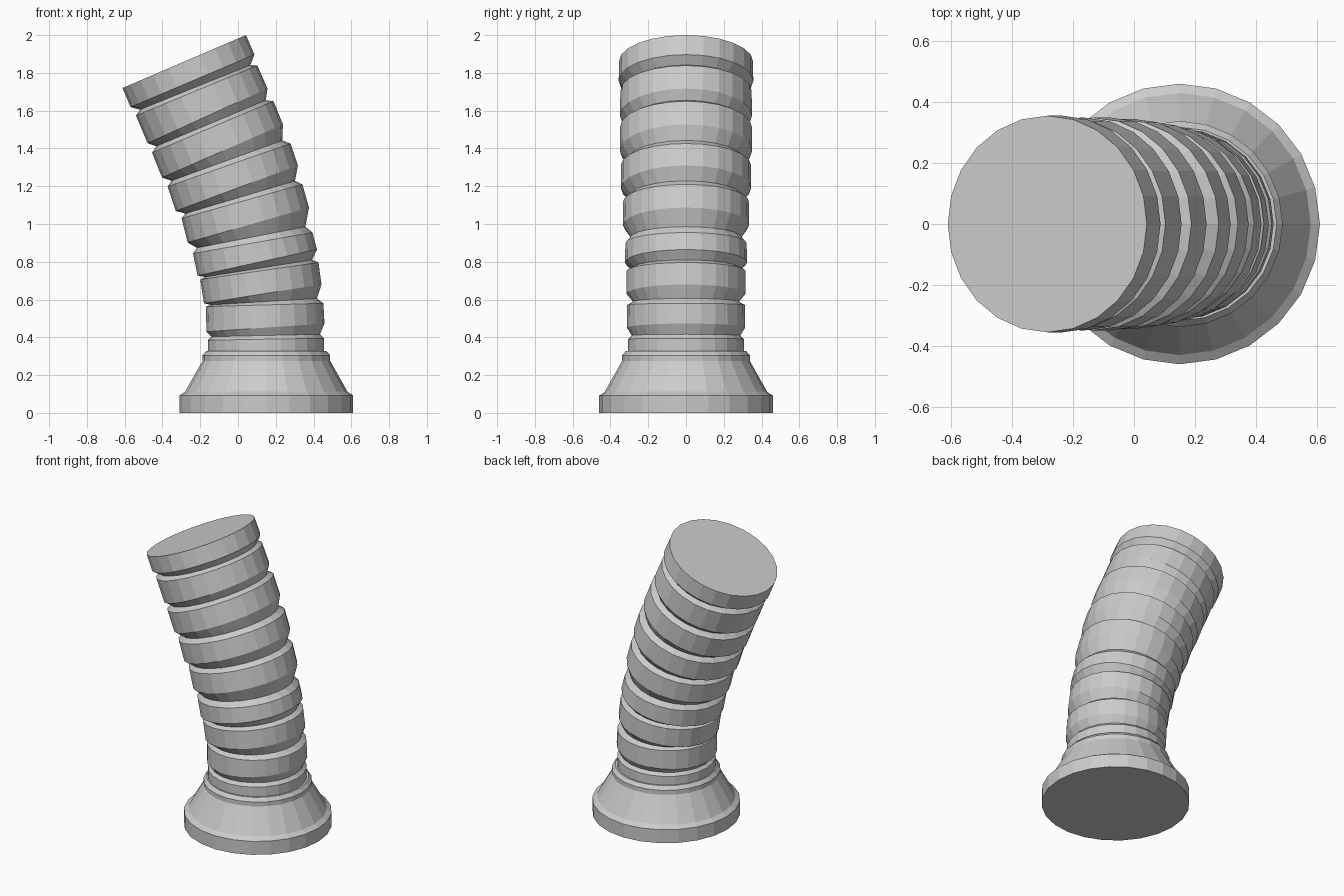
import bpy, bmesh
from mathutils import Vector

if "Cube" in bpy.data.objects:
    bpy.data.objects.remove(bpy.data.objects["Cube"])

SIDES = 24
from math import cos, sin, tau


def loft(name, rings):
    """Skin tilted circles, each given by its left and right points (x, z)."""
    bm = bmesh.new()
    loops = []
    for left, right in rings:
        l, r = Vector((left[0], 0, left[1])), Vector((right[0], 0, right[1]))
        mid, half = (l + r) / 2, (r - l) / 2
        side = Vector((0, half.length, 0))
        loops.append([bm.verts.new(mid + half * cos(i * tau / SIDES) + side * sin(i * tau / SIDES))
                      for i in range(SIDES)])
    for a, b in zip(loops, loops[1:]):
        for i in range(SIDES):
            j = (i + 1) % SIDES
            bm.faces.new((a[i], a[j], b[j], b[i]))
    bm.faces.new(loops[0][::-1])
    bm.faces.new(loops[-1])
    bmesh.ops.recalc_face_normals(bm, faces=bm.faces)
    mesh = bpy.data.meshes.new(name)
    bm.to_mesh(mesh)
    bm.free()
    obj = bpy.data.objects.new(name, mesh)
    bpy.context.collection.objects.link(obj)
    return obj


# Flared foot
CX = 0.15
foot = [(0.46, 0), (0.46, 0.092), (0.43, 0.112), (0.338, 0.275), (0.338, 0.305), (0.318, 0.328)]
loft("flared_foot", [((CX - r, z), (CX + r, z)) for r, z in foot])

# Bellows ribs: left/right points of each rib's lower and upper edge
ribs = [
    ((-0.16, 0.31), (0.455, 0.31), (-0.16, 0.385), (0.455, 0.395)),
    ((-0.167, 0.43), (0.458, 0.473), (-0.17, 0.563), (0.452, 0.58)),
    ((-0.18, 0.58), (0.442, 0.68), (-0.20, 0.706), (0.426, 0.796)),
    ((-0.214, 0.727), (0.418, 0.865), (-0.238, 0.844), (0.394, 0.955)),
    ((-0.267, 0.902), (0.376, 1.087), (-0.299, 1.03), (0.341, 1.21)),
    ((-0.33, 1.069), (0.317, 1.31), (-0.373, 1.198), (0.278, 1.426)),
    ((-0.402, 1.246), (0.238, 1.527), (-0.455, 1.378), (0.188, 1.65)),
    ((-0.479, 1.428), (0.156, 1.717), (-0.54, 1.574), (0.103, 1.839)),
    ((-0.569, 1.619), (0.087, 1.897), (-0.611, 1.72), (0.042, 2.0)),
]
rings = []
for k, (bl, br, tl, tr) in enumerate(ribs):
    if k:
        # Groove between this rib and the one below
        pl, pr = Vector(ribs[k - 1][2]), Vector(ribs[k - 1][3])
        gl, gr = pl.lerp(Vector(bl), 0.4), pr.lerp(Vector(br), 0.28)
        inset = 0.035 if k == 1 else 0.05
        rings.append((gl.lerp(gr, inset), gr.lerp(gl, inset)))
    rings += [(bl, br), (tl, tr)]
loft("bellows_column", rings)
